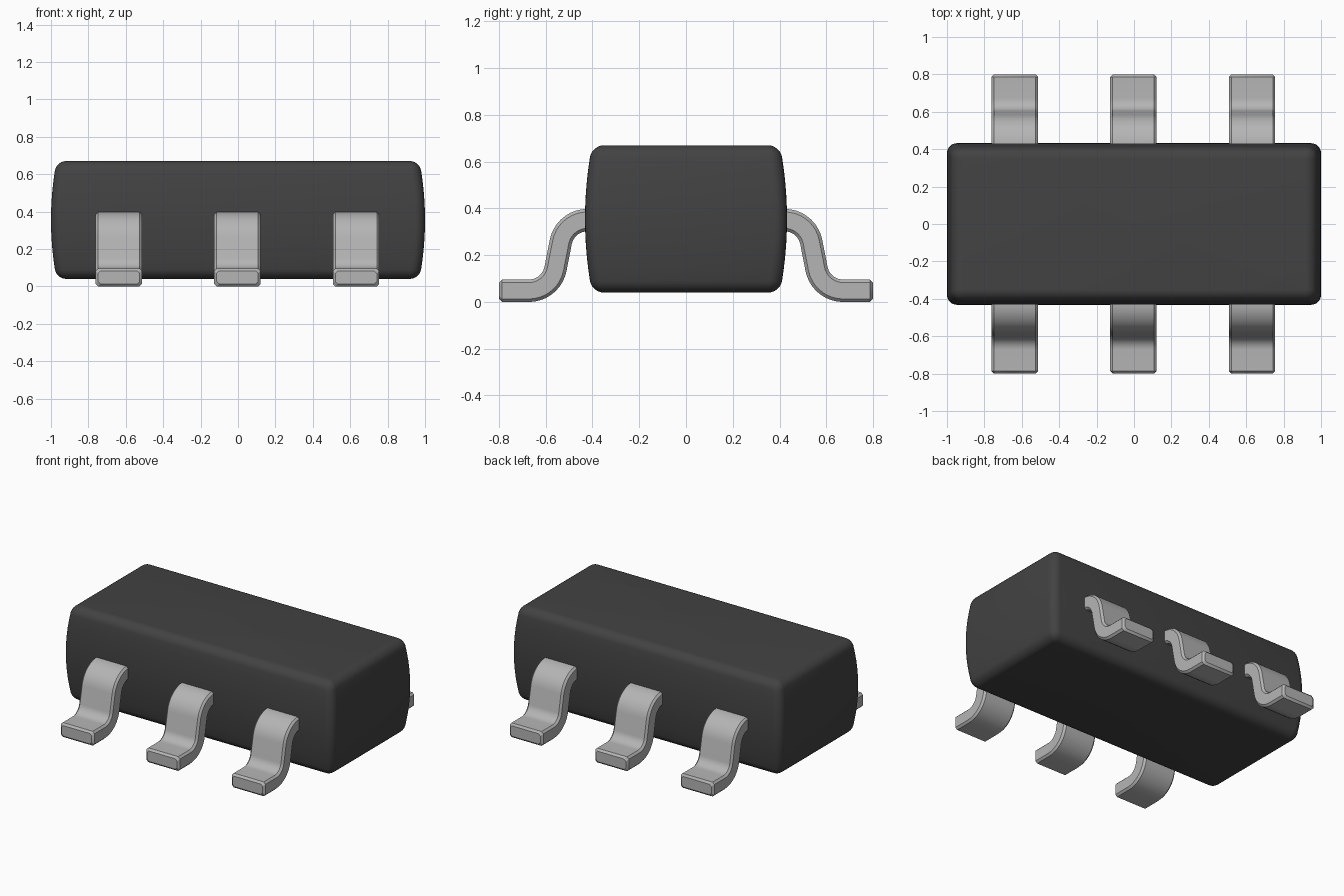
import bpy
import bmesh
import math
from mathutils import Vector

if "Cube" in bpy.data.objects:
    bpy.data.objects.remove(bpy.data.objects["Cube"], do_unlink=True)


def make_material(name, rgb, roughness):
    mat = bpy.data.materials.new(name)
    mat.use_nodes = True
    mat.diffuse_color = (*rgb, 1)
    bsdf = mat.node_tree.nodes["Principled BSDF"]
    bsdf.inputs["Base Color"].default_value = (*rgb, 1)
    bsdf.inputs["Roughness"].default_value = roughness
    return mat


black = make_material("black plastic", (0.055, 0.055, 0.055), 0.7)
silver = make_material("silver metal", (0.46, 0.46, 0.46), 0.5)


def loft(name, rings, mat):
    """Skin a list of closed rings and cap both ends."""
    bm = bmesh.new()
    loops = [[bm.verts.new(p) for p in ring] for ring in rings]
    n = len(loops[0])
    for a, b in zip(loops, loops[1:]):
        for i in range(n):
            j = (i + 1) % n
            bm.faces.new((a[i], a[j], b[j], b[i]))
    bm.faces.new(loops[0])
    bm.faces.new(loops[-1])
    bmesh.ops.recalc_face_normals(bm, faces=bm.faces)
    mesh = bpy.data.meshes.new(name)
    bm.to_mesh(mesh)
    bm.free()
    mesh.materials.append(mat)
    obj = bpy.data.objects.new(name, mesh)
    bpy.context.collection.objects.link(obj)
    bpy.ops.object.select_all(action='DESELECT')
    obj.select_set(True)
    bpy.context.view_layer.objects.active = obj
    bpy.ops.object.shade_smooth_by_angle(angle=math.radians(30))
    return obj


# Body: stacked rounded rectangles, bulging at mid height, filleted all round
HALF_X, HALF_Y, Z_LOW, Z_HIGH, FILLET = 1.0, 0.432, 0.04, 0.67, 0.05
Z_MID, HALF_Z = (Z_LOW + Z_HIGH) / 2, (Z_HIGH - Z_LOW) / 2


def body_ring(z, fillet_inset):
    inset = 0.03 * ((z - Z_MID) / HALF_Z) ** 2 + fillet_inset
    radius = FILLET - fillet_inset + 0.003
    cx, cy = HALF_X - inset - radius, HALF_Y - inset - radius
    ring = []
    for k, (sx, sy) in enumerate(((1, 1), (-1, 1), (-1, -1), (1, -1))):
        for s in range(7):
            a = math.radians(90 * k + 15 * s)
            ring.append((sx * cx + radius * math.cos(a),
                         sy * cy + radius * math.sin(a), z))
    return ring


levels = []
for s in range(7):                      # lower fillet
    a = math.radians(15 * s)
    levels.append((Z_LOW + FILLET * (1 - math.cos(a)), FILLET * (1 - math.sin(a))))
upper = [(Z_LOW + Z_HIGH - z, i) for z, i in reversed(levels)]
z0, z1 = levels[-1][0], upper[0][0]
side = [(z0 + (z1 - z0) * k / 10, 0) for k in range(1, 10)]
loft("body", [body_ring(z, i) for z, i in levels + side + upper], black)

# Lead path: gull wing of two tangent arcs, as (outward, z, angle of normal)
THICK, WIDTH, CHAMFER, BEND = 0.096, 0.248, 0.013, 0.116
TOP_C, FOOT_C = Vector((0.422, 0.234)), Vector((0.672, 0.164))
gap = FOOT_C - TOP_C
turn = math.degrees(math.atan2(gap.y, gap.x) + math.acos(2 * BEND / gap.length))

path = [(0.33, TOP_C.y + BEND, 90)]
STEPS = 9
for s in range(STEPS + 1):
    deg = 90 + (turn - 90) * s / STEPS
    a = math.radians(deg)
    path.append((TOP_C.x + BEND * math.cos(a), TOP_C.y + BEND * math.sin(a), deg))
for s in range(STEPS + 1):
    deg = turn + (90 - turn) * s / STEPS
    a = math.radians(deg)
    path.append((FOOT_C.x - BEND * math.cos(a), FOOT_C.y - BEND * math.sin(a), deg))
path += [(0.8 - CHAMFER, FOOT_C.y - BEND, 90), (0.8, FOOT_C.y - BEND, 90)]


def lead_section(shrink):
    """Chamfered rectangle as (across, along normal) points."""
    w, t, c = WIDTH / 2 - shrink, THICK / 2 - shrink, CHAMFER
    return [(w, t - c), (w - c, t), (c - w, t), (-w, t - c),
            (-w, c - t), (c - w, -t), (w - c, -t), (w, c - t)]


def make_lead(name, x, side_sign):
    rings = []
    for k, (out, z, deg) in enumerate(path):
        a = math.radians(deg)
        shrink = CHAMFER if k == len(path) - 1 else 0
        rings.append([(x + u, side_sign * (out + v * math.cos(a)), z + v * math.sin(a))
                      for u, v in lead_section(shrink)])
    loft(name, rings, silver)


# Three leads along each long side
for side_name, sign in (("front", -1), ("back", 1)):
    for place, x in (("right", -0.637), ("middle", -0.003), ("left", 0.631)):
        make_lead(f"{side_name}_{place}_lead", x, sign)
